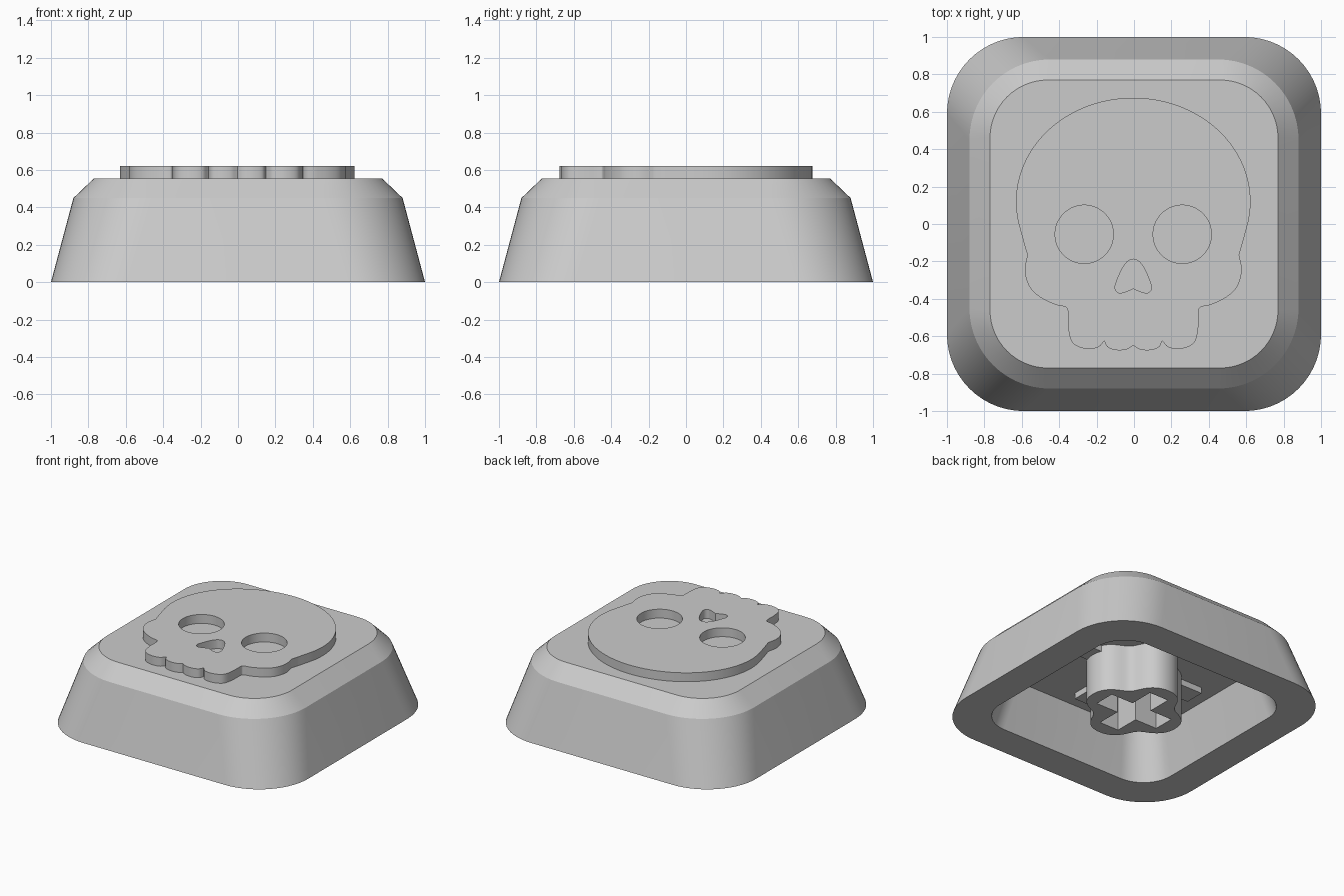
import bpy, bmesh, math
from math import sin, cos, pi
from mathutils import Vector

cube = bpy.data.objects.get("Cube")
if cube:
    bpy.data.objects.remove(cube, do_unlink=True)

grey = bpy.data.materials.new("light_grey")
grey.use_nodes = True
colour = (0.6, 0.6, 0.6, 1)
grey.diffuse_color = colour
grey.node_tree.nodes["Principled BSDF"].inputs["Base Color"].default_value = colour


def add_mesh(name, mesh, angle=40):
    """Link a mesh as an object, with smooth shading and sharp edges."""
    obj = bpy.data.objects.new(name, mesh)
    mesh.materials.clear()
    mesh.materials.append(grey)
    bpy.context.collection.objects.link(obj)
    bpy.ops.object.select_all(action="DESELECT")
    bpy.context.view_layer.objects.active = obj
    obj.select_set(True)
    bpy.ops.object.shade_smooth_by_angle(angle=math.radians(angle))
    return obj


def rounded_square(half, radius, z, steps=14):
    """Ring of points around a square with rounded corners."""
    ring = []
    for q, (sx, sy) in enumerate([(1, 1), (-1, 1), (-1, -1), (1, -1)]):
        for i in range(steps + 1):
            a = (q + i / steps) * pi / 2
            ring.append((sx * (half - radius) + radius * cos(a),
                         sy * (half - radius) + radius * sin(a), z))
    return ring


def slab(name, outlines, z0, z1):
    """Extrude closed outlines; inner outlines become holes."""
    curve = bpy.data.curves.new(name, "CURVE")
    curve.dimensions = "2D"
    curve.fill_mode = "BOTH"
    curve.extrude = (z1 - z0) / 2
    for pts in outlines:
        spline = curve.splines.new("POLY")
        spline.points.add(len(pts) - 1)
        for p, (x, y) in zip(spline.points, pts):
            p.co = (x, y, 0, 1)
        spline.use_cyclic_u = True
    temp = bpy.data.objects.new(name + "_curve", curve)
    bpy.context.collection.objects.link(temp)
    deps = bpy.context.evaluated_depsgraph_get()
    mesh = bpy.data.meshes.new_from_object(temp.evaluated_get(deps))
    bpy.data.objects.remove(temp, do_unlink=True)
    bm = bmesh.new()
    bm.from_mesh(mesh)
    bmesh.ops.remove_doubles(bm, verts=bm.verts, dist=0.0005)
    bmesh.ops.translate(bm, verts=bm.verts, vec=(0, 0, (z0 + z1) / 2))
    bmesh.ops.recalc_face_normals(bm, faces=bm.faces)
    bm.to_mesh(mesh)
    bm.free()
    mesh.name = name
    return add_mesh(name, mesh)


def smooth_path(points, steps=6):
    """Catmull-Rom curve through the points, sharp at both ends."""
    p = [Vector(v) for v in points]
    p = [2 * p[0] - p[1]] + p + [2 * p[-1] - p[-2]]
    out = []
    for a, b, c, d in zip(p, p[1:], p[2:], p[3:]):
        for i in range(steps):
            t = i / steps
            out.append(0.5 * (2 * b + (c - a) * t + (2 * a - 5 * b + 4 * c - d) * t * t
                              + (3 * b - a - 3 * c + d) * t ** 3))
    return [(v.x, v.y) for v in out] + [tuple(points[-1])]


def mirrored(left):
    """Close a left half that starts and ends on the centre line."""
    return left + [(-x, y) for x, y in reversed(left[1:-1])]


def circle(cx, cy, r, n=48):
    return [(cx + r * cos(2 * pi * i / n), cy + r * sin(2 * pi * i / n)) for i in range(n)]


# Hollow cap: rings run from the ceiling down the cavity, then up the outside
TOP, CEILING = 0.555, 0.355
profile = [(0.67, 0.21, CEILING), (0.76, 0.24, 0), (1, 0.41, 0),
           (0.88, 0.43, 0.45), (0.77, 0.31, TOP)]
bm = bmesh.new()
rings = [[bm.verts.new(co) for co in rounded_square(*row)] for row in profile]
for low, high in zip(rings, rings[1:]):
    n = len(low)
    for i in range(n):
        bm.faces.new((low[i], low[(i + 1) % n], high[(i + 1) % n], high[i]))
bm.faces.new(rings[0])
bm.faces.new(rings[-1])
bmesh.ops.recalc_face_normals(bm, faces=bm.faces)
cap = bpy.data.meshes.new("cap_shell")
bm.to_mesh(cap)
bm.free()
add_mesh("cap_shell", cap, 22)

# Raised skull plate with open eyes and nose
cranium = [(0.627 * sin(a), 0.12 + 0.555 * cos(a))
           for a in [-i * 1.95 / 32 for i in range(31)]]
cranium += [(-0.585, -0.10), (-0.566, -0.165)]
cheek = smooth_path([(-0.566, -0.165), (-0.58, -0.25), (-0.555, -0.335), (-0.50, -0.39),
                     (-0.42, -0.43), (-0.365, -0.443), (-0.35, -0.465), (-0.347, -0.56),
                     (-0.325, -0.635), (-0.26, -0.666), (-0.19, -0.66), (-0.155, -0.625)])
tooth = smooth_path([(-0.155, -0.625), (-0.135, -0.66), (-0.085, -0.675),
                     (-0.035, -0.67), (0, -0.65)])
nose = smooth_path([(0, -0.188), (-0.03, -0.2), (-0.06, -0.24), (-0.09, -0.31),
                    (-0.097, -0.345), (-0.08, -0.367), (-0.05, -0.365), (0, -0.345)])
skull = slab("skull_plate", [mirrored(cranium + cheek[1:] + tooth[1:]), mirrored(nose),
                             circle(-0.262, -0.055, 0.156), circle(0.262, -0.055, 0.156)],
             TOP, 0.622)
skull.location.x = -0.004

# Four-lobed stem with a cross-shaped socket
lobes = []
for i in range(96):
    a = 2 * pi * i / 96
    r = 0.33 + 0.045 * cos(4 * a) - 0.007 * cos(8 * a)
    lobes.append((r * cos(a), r * sin(a)))
L, W = 0.265, 0.08
cross = []
for k in range(4):
    c, s = cos(k * pi / 2), sin(k * pi / 2)
    cross += [(x * c - y * s, x * s + y * c) for x, y in [(L, -W), (L, W), (W, W)]]
slab("stem", [lobes, cross], 0, CEILING)

# Ribs bracing the stem against the ceiling
for k, side in enumerate(["left", "back", "right", "front"]):
    rib = slab("rib_" + side, [[(0.33, -0.075), (0.54, -0.075), (0.54, 0.075), (0.33, 0.075)]],
               CEILING - 0.045, CEILING + 0.01)
    rib.rotation_euler.z = k * pi / 2
